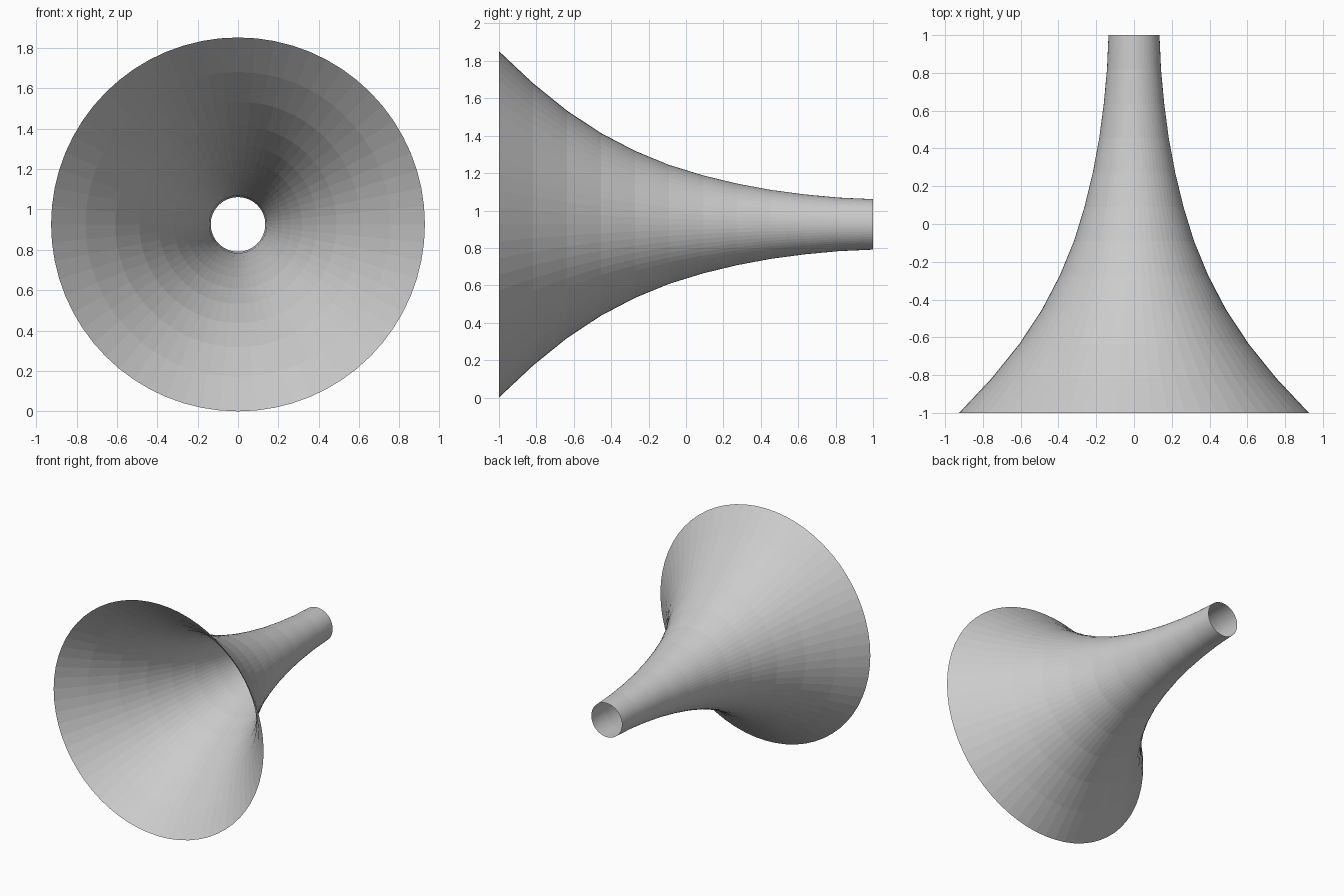
import bpy, bmesh, math

cube = bpy.data.objects.get("Cube")
if cube:
    bpy.data.objects.remove(cube, do_unlink=True)

SIDES = 64
CENTRE = 0.926
# Wall radii at even steps from the wide mouth to the narrow throat
RADII = [0.926, 0.755, 0.608, 0.488, 0.393, 0.318,
         0.262, 0.218, 0.184, 0.16, 0.143, 0.135]

# Plain grey finish
grey = bpy.data.materials.new("light grey")
grey.use_nodes = True
colour = (0.6, 0.6, 0.6, 1)
grey.diffuse_color = colour
grey.node_tree.nodes["Principled BSDF"].inputs["Base Color"].default_value = colour

# Open flared shell, lofted ring by ring along y
bm = bmesh.new()
rings = []
for i, r in enumerate(RADII):
    y = -1 + 2 * i / (len(RADII) - 1)
    angles = [math.tau * s / SIDES for s in range(SIDES)]
    rings.append([bm.verts.new((r * math.cos(a), y, CENTRE + r * math.sin(a)))
                  for a in angles])
for near, far in zip(rings, rings[1:]):
    for s in range(SIDES):
        t = (s + 1) % SIDES
        bm.faces.new((near[s], near[t], far[t], far[s]))
bm.normal_update()
# Point every face away from the axis
for f in bm.faces:
    c = f.calc_center_median()
    if f.normal.x * c.x + f.normal.z * (c.z - CENTRE) < 0:
        f.normal_flip()

mesh = bpy.data.meshes.new("horn_shell")
bm.to_mesh(mesh)
bm.free()
mesh.materials.append(grey)
horn = bpy.data.objects.new("horn_shell", mesh)
bpy.context.collection.objects.link(horn)
